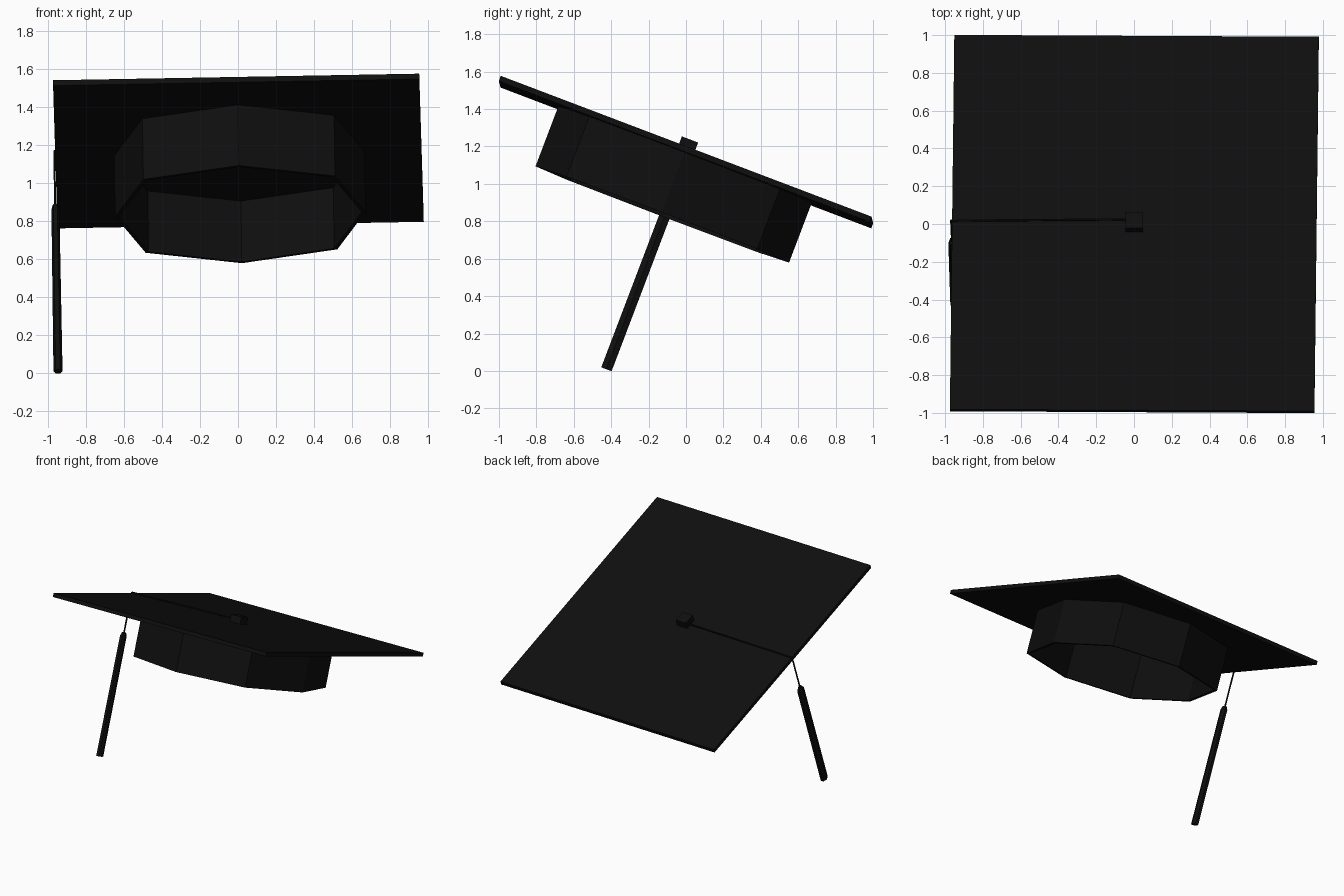
import bpy, bmesh, math
from mathutils import Matrix, Vector

if "Cube" in bpy.data.objects:
    bpy.data.objects.remove(bpy.data.objects["Cube"], do_unlink=True)

# Single flat colour
black = bpy.data.materials.new("black cloth")
black.use_nodes = True
colour = (0.0045, 0.0045, 0.0045, 1)
black.diffuse_color = colour
black.node_tree.nodes["Principled BSDF"].inputs["Base Color"].default_value = colour

# Tilted frame of the cap: origin at the middle of the board
X = Vector((1, -0.005, 0.018)).normalized()
Z = X.cross(Vector((0.012, 0.935, -0.355))).normalized()
Y = Z.cross(X)
FRAME = Matrix.Translation((0.002, 0, 1.17)) @ Matrix((X, Y, Z)).transposed().to_4x4()


def finish(name, bm):
    bmesh.ops.recalc_face_normals(bm, faces=bm.faces)
    mesh = bpy.data.meshes.new(name)
    bm.to_mesh(mesh)
    bm.free()
    mesh.materials.append(black)
    obj = bpy.data.objects.new(name, mesh)
    bpy.context.collection.objects.link(obj)
    obj.matrix_world = FRAME
    return obj


def box(name, centre, size):
    bm = bmesh.new()
    bmesh.ops.create_cube(bm, size=1, matrix=Matrix.Translation(centre) @ Matrix.Diagonal((*size, 1)))
    return finish(name, bm)


def loft(name, rings, caps=True):
    """Join a stack of equal-sided rings into a skin."""
    bm = bmesh.new()
    loops = [[bm.verts.new(p) for p in ring] for ring in rings]
    n = len(loops[0])
    for a, b in zip(loops, loops[1:]):
        for i in range(n):
            j = (i + 1) % n
            bm.faces.new((a[i], a[j], b[j], b[i]))
    if caps:
        bm.faces.new(loops[0])
        bm.faces.new(loops[-1])
    return finish(name, bm)


def ellipse(cx, cy, z, rx, ry, sides):
    return [(cx + rx * math.cos(math.tau * i / sides),
             cy + ry * math.sin(math.tau * i / sides), z) for i in range(sides)]


def cord(name, start, end, radius=0.006):
    start, end = Vector(start), Vector(end)
    bm = bmesh.new()
    turn = (end - start).to_track_quat('Z', 'Y').to_matrix().to_4x4()
    bmesh.ops.create_cone(bm, cap_ends=True, segments=6, radius1=radius, radius2=radius,
                          depth=(end - start).length,
                          matrix=Matrix.Translation((start + end) / 2) @ turn)
    return finish(name, bm)


# Square board and the button on top
box("board", (0, 0, 0), (1.93, 2.12, 0.03))
box("button", (0, -0.004, 0.042), (0.092, 0.092, 0.056))

# Open eight-sided skull cap with a thin wall
octagon = [(0.66, 0), (0.505, 0.545), (0, 0.725), (-0.505, 0.545),
           (-0.66, 0), (-0.505, -0.545), (0, -0.725), (0.505, -0.545)]
skull = loft("skull_cap", [[(x + 0.005, y, z) for x, y in octagon] for z in (-0.357, -0.012)], caps=False)
wall = skull.modifiers.new("wall", 'SOLIDIFY')
wall.thickness = 0.02
wall.offset = -1
wall.use_even_offset = True

# Cord over the board and down past its edge
cord("cord_across", (-0.04, 0.012, 0.036), (-0.97, 0.006, 0.02))
cord("cord_hanging", (-0.97, 0.006, 0.022), (-0.97, 0.006, -0.30))

# Six-sided tassel with a narrowed top
loft("tassel", [ellipse(-0.969, 0.004, z, rx, ry, 6) for z, rx, ry in (
    (-1.222, 0.024, 0.034), (-0.31, 0.021, 0.034), (-0.283, 0.014, 0.02))])
